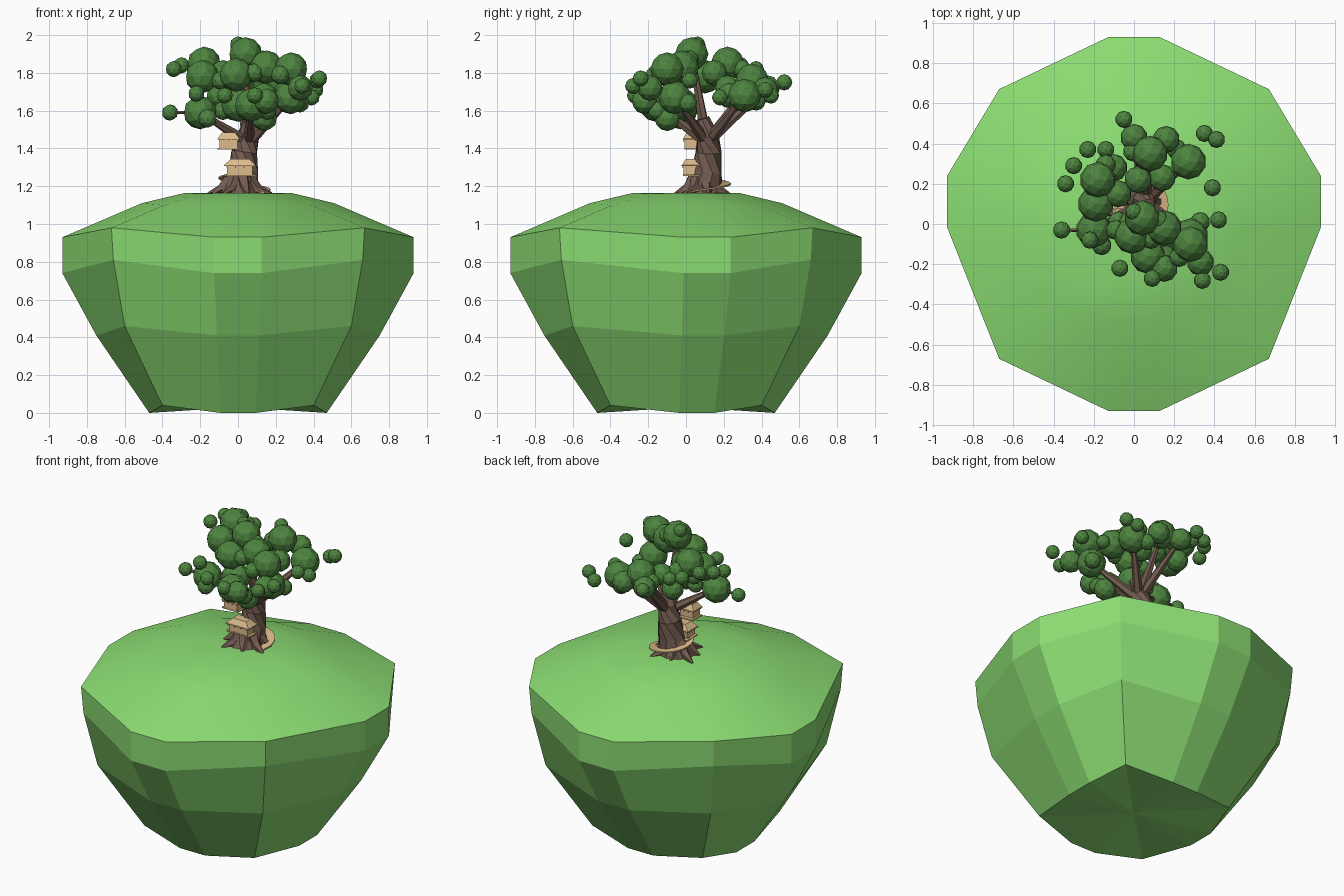
import bpy, bmesh, math
from mathutils import Vector, Matrix

cube = bpy.data.objects.get("Cube")
if cube:
    bpy.data.objects.remove(cube, do_unlink=True)


def material(name, r, g, b):
    m = bpy.data.materials.new(name)
    m.use_nodes = True
    m.diffuse_color = (r, g, b, 1)
    m.node_tree.nodes["Principled BSDF"].inputs["Base Color"].default_value = (r, g, b, 1)
    return m


GRASS = material("grass green", .26, .72, .17)
LEAF = material("leaf green", .075, .23, .05)
BARK = material("bark brown", .17, .105, .08)
WOOD = material("pale wood", .72, .5, .26)


def finish(name, bm, mat):
    bmesh.ops.recalc_face_normals(bm, faces=bm.faces)
    mesh = bpy.data.meshes.new(name)
    bm.to_mesh(mesh)
    bm.free()
    mesh.materials.append(mat)
    obj = bpy.data.objects.new(name, mesh)
    bpy.context.collection.objects.link(obj)


def bridge(bm, lower, upper, smooth=False):
    for i in range(len(lower)):
        j = i - 1
        bm.faces.new((lower[j], lower[i], upper[i], upper[j])).smooth = smooth


def fan(bm, ring, height, smooth=False):
    tip = bm.verts.new((0, 0, height))
    for i, v in enumerate(ring):
        bm.faces.new((ring[i - 1], v, tip)).smooth = smooth


# Floating island: twelve-sided rings with raised corners
def island_ring(bm, corner, corner_z, edge, edge_z):
    half = .06 + edge * .07
    shift = edge * .12
    points = []
    for sx, sy in ((1, 1), (-1, 1), (-1, -1), (1, -1)):
        side = (sx * edge, shift + sy * half, edge_z)
        front = (sx * half, sy * edge, edge_z)
        mid = (sx * corner, sy * corner, corner_z)
        points += [side, mid, front] if sx == sy else [front, mid, side]
    return [bm.verts.new(p) for p in points]


bm = bmesh.new()
profile = [(.4, .04, .47, 0), (.6, .46, .75, .41), (.66, .81, .93, .74),
           (.67, .98, .93, .93), (.39, 1.1, .51, 1.11), (.2, 1.16, .28, 1.165)]
rings = [island_ring(bm, *row) for row in profile]
for k in range(len(rings) - 1):
    bridge(bm, rings[k], rings[k + 1], smooth=k > 2)
fan(bm, rings[0], .03)
fan(bm, rings[-1], 1.165, smooth=True)
finish("island", bm, GRASS)


# Tapered limb through centre points, each with a radius
def limb(bm, points, radii, sides):
    points = [Vector(p) for p in points]
    loops = []
    for i, (point, radius) in enumerate(zip(points, radii)):
        along = points[min(i + 1, len(points) - 1)] - points[max(i - 1, 0)]
        turn = along.to_track_quat('Z', 'Y')
        angles = [math.tau * s / sides for s in range(sides)]
        loops.append([bm.verts.new(point + turn @ Vector((math.cos(a), math.sin(a), 0)) * radius)
                      for a in angles])
    for lower, upper in zip(loops, loops[1:]):
        bridge(bm, lower, upper)
    bm.faces.new(loops[0])
    bm.faces.new(loops[-1])


# Trunk
bm = bmesh.new()
limb(bm, [(.01, .09, 1.14), (.02, .1, 1.2), (.03, .11, 1.28), (.035, .12, 1.38),
          (.055, .115, 1.47), (.07, .09, 1.56)], (.125, .095, .08, .07, .058, .035), 9)
finish("trunk", bm, BARK)

# Roots spreading over the ground
bm = bmesh.new()
root_count = 8
for k in range(root_count):
    a = math.tau * k / root_count + .3
    outward = Vector((math.cos(a), math.sin(a) * .85, 0))
    foot = Vector((.01, .085, 1.16))
    up = Vector((0, 0, 1))
    reach = .19 if k % 2 else .15
    limb(bm, [foot + outward * .05 + up * .08, foot + outward * .1 + up * .025,
              foot + outward * reach], (.04, .03, .008), 5)
finish("roots", bm, BARK)


# Foliage: balls placed in hundredths of a unit, heights measured from the fork
def spots(*places):
    return [Vector((x / 100, y / 100, 1.5 + z / 100)) for x, y, z in places]


def foliage(name, centres, radius):
    bm = bmesh.new()
    for c in centres:
        bmesh.ops.create_icosphere(bm, subdivisions=2, radius=radius,
                                   matrix=Matrix.Translation(c))
    finish(name, bm, LEAF)


large = spots((8, 35, 26), (-18, 22, 35), (27, 31, 18), (-19, 10, 28), (-20, -3, 9),
              (-1, -6, 29), (28, -6, 17), (0, -2, 13), (4, 3, 40), (15, -2, 33),
              (7, -16, 13), (28, -10, 32))
medium = spots((0, 43, 22), (16, 42, 21), (14, 23, 18), (-8, 15, 30), (15, -22, 15),
               (33, -19, 22), (14, -10, 6), (2, 22, 22), (-10, 28, 18))
small = spots((-5, 52, 25), (35, 45, 18), (41, 42, 21), (39, 18, 17), (-23, 37, 32),
              (-14, 37, 29), (-30, 29, 34), (-34, 20, 32), (-36, -3, 9), (-22, -8, 19),
              (0, 6, 45), (42, 2, 26), (43, -24, 27), (34, -28, 23), (9, -27, 18), (-7, -22, 18))
foliage("large_foliage", large, .089)
foliage("medium_foliage", medium, .068)
foliage("small_foliage", small, .043)

# Filler balls sit beside each large one, turned around the crown
crown = Vector((.05, .1, 1.7))
fillers = []
for k, centre in enumerate(large):
    aside = (centre - crown).cross(Vector((0, 0, 1))).normalized()
    fillers.append(centre + aside * (.085 if k % 2 else -.085) - Vector((0, 0, .03)))
foliage("filler_foliage", fillers, .05)

# Branches from the fork into every second large ball, and a twig to the low ball
bm = bmesh.new()
fork = Vector((.055, .11, 1.43))
for tip in large[::2] + medium[:1]:
    limb(bm, [fork, fork.lerp(tip, .45), tip], (.032, .024, .012), 6)
low = large[4]
twig = min(small, key=lambda c: c.x + c.z)
limb(bm, [low, twig], (.012, .007), 5)
finish("branches", bm, BARK)


# Tree houses
def box(bm, x, y, z, w, d, h, taper=1):
    for v in bmesh.ops.create_cube(bm, size=1)["verts"]:
        t = taper if v.co.z > 0 else 1
        v.co = (x + v.co.x * w * t, y + v.co.y * d * t, z + (v.co.z + .5) * h)


def house(name, x, y, z, w, d):
    bm = bmesh.new()
    box(bm, x, y + .01, z - .008, w * 1.25, d * 1.3, .008)
    box(bm, x, y, z, w, d, .055)
    box(bm, x, y, z + .045, w * 1.25, d * 1.25, .006)
    box(bm, x, y, z + .051, w * 1.2, d * 1.2, .032, taper=.6)
    for k in range(4):
        box(bm, x + w * (k / 3 - .5), y, z + .036, .006, d * 1.2, .01)
    finish(name, bm, WOOD)


house("lower_house", .01, .03, 1.262, .135, .085)
house("upper_house", -.05, .03, 1.402, .095, .075)

# Walkway winding from the ground up to the lower house
bm = bmesh.new()
steps = 20
rows = []
for k in range(steps + 1):
    t = k / steps
    a = math.radians(-40 + 255 * t)
    z = 1.165 + .087 * t
    outer = .15 - .025 * t
    inner = outer - .05
    corners = ((inner, z), (outer, z), (outer, z + .008), (inner, z + .008))
    rows.append([bm.verts.new((.025 + r * math.cos(a), .1 + r * math.sin(a), h))
                 for r, h in corners])
for lower, upper in zip(rows, rows[1:]):
    bridge(bm, lower, upper)
bm.faces.new(rows[0])
bm.faces.new(rows[-1])
finish("walkway", bm, WOOD)
